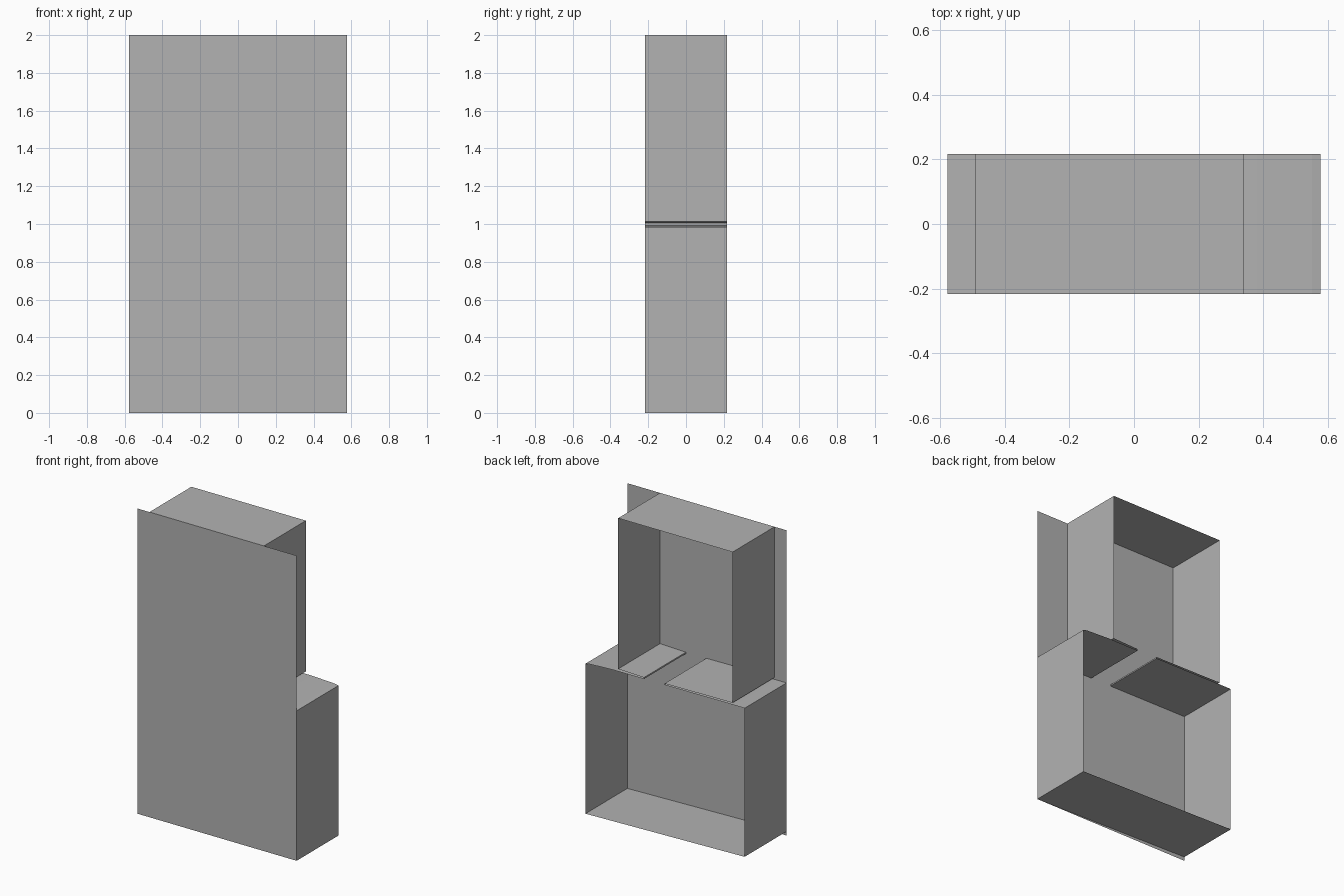
import bpy
import bmesh

cube = bpy.data.objects.get("Cube")
if cube:
    bpy.data.objects.remove(cube, do_unlink=True)

HALF_W, HALF_D, TOP = 0.577, 0.217, 2.0

grey = bpy.data.materials.new("plain_grey")
grey.use_nodes = True
colour = (0.448, 0.448, 0.448, 1)
grey.diffuse_color = colour
grey.node_tree.nodes["Principled BSDF"].inputs["Base Color"].default_value = colour


def finish(name, bm):
    """Turn a bmesh into a named, flat-shaded object."""
    mesh = bpy.data.meshes.new(name)
    bm.to_mesh(mesh)
    bm.free()
    mesh.materials.append(grey)
    obj = bpy.data.objects.new(name, mesh)
    bpy.context.collection.objects.link(obj)
    return obj


def sheet(name, profile):
    """Sweep an open x-z profile from front to back as a thin sheet."""
    bm = bmesh.new()
    rows = [[bm.verts.new((x, y, z)) for x, z in profile]
            for y in (-HALF_D, HALF_D)]
    front, back = rows
    for i in range(len(profile) - 1):
        bm.faces.new((front[i], front[i + 1], back[i + 1], back[i]))
    return finish(name, bm)


# Full-height front panel
bm = bmesh.new()
bm.faces.new([bm.verts.new((x, -HALF_D, z)) for x, z in
              ((-HALF_W, 0), (HALF_W, 0), (HALF_W, TOP), (-HALF_W, TOP))])
finish("front_panel", bm)

# Lower box: two sides and a slightly sloping floor
sheet("lower_box", [(HALF_W, 0.983), (HALF_W, 0.0),
                    (-HALF_W, 0.026), (-HALF_W, 1.0)])

# Upper box: two sides and the top
sheet("upper_box", [(-0.49, 1.012), (-0.49, TOP), (0.34, TOP), (0.34, 1.012)])

# Folded ledges joining the boxes, open in the middle
sheet("left_ledge", [(0.34, 1.012), (0.153, 1.006), (0.153, 0.996),
                     (0.38, 0.996), (0.55, 0.988), (HALF_W, 0.983)])
sheet("right_ledge", [(-HALF_W, 1.0), (-0.505, 1.0), (0.004, 0.997),
                      (0.004, 1.006), (-0.49, 1.012)])
